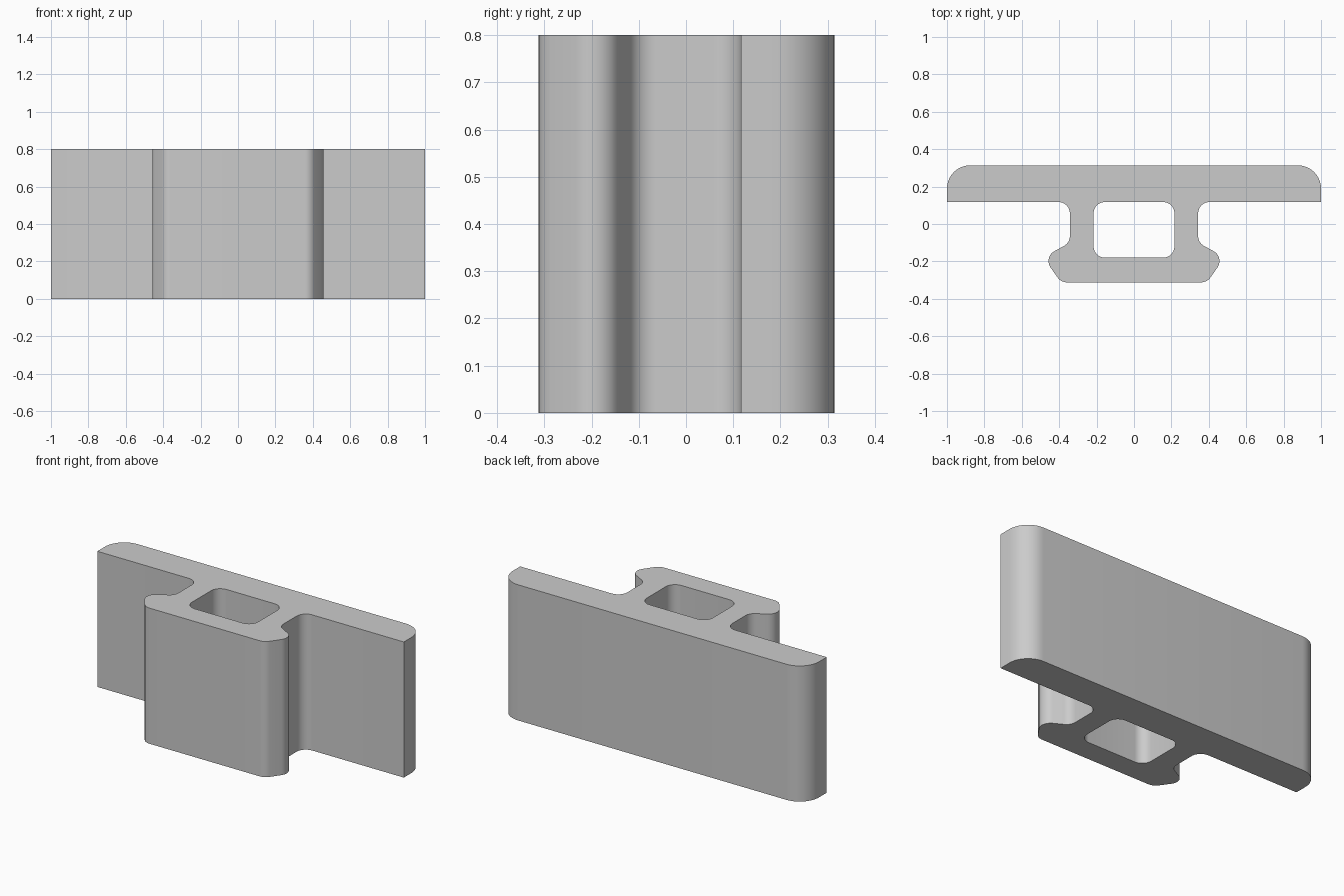
import bpy
import bmesh
import math
from mathutils import Vector

old = bpy.data.objects.get("Cube")
if old:
    bpy.data.objects.remove(old, do_unlink=True)

HEIGHT = 0.8


def rounded(corners, steps=10):
    """Replace each corner (x, y, radius) of a closed outline by a tangent arc."""
    points = []
    for i, (x, y, radius) in enumerate(corners):
        p = Vector((x, y))
        if radius == 0:
            points.append(p)
            continue
        a = (Vector(corners[i - 1][:2]) - p).normalized()
        b = (Vector(corners[(i + 1) % len(corners)][:2]) - p).normalized()
        half = a.angle(b) / 2
        centre = p + (a + b).normalized() * radius / math.sin(half)
        start = p + a * radius / math.tan(half) - centre
        end = p + b * radius / math.tan(half) - centre
        sweep = start.angle(end)
        for k in range(steps + 1):
            t = k / steps
            points.append(centre + (start * math.sin((1 - t) * sweep)
                                    + end * math.sin(t * sweep)) / math.sin(sweep))
    return points


def mirrored(half):
    return half + [(-x, y, r) for x, y, r in reversed(half)]


def add_loop(bm, points):
    verts = [bm.verts.new((p.x, p.y, 0)) for p in points]
    return [bm.edges.new((v, verts[i - 1])) for i, v in enumerate(verts)]


# Section: wide plate, two webs and a lobed foot, with a rounded channel
outline = mirrored([
    (1.0, 0.314, 0.125),
    (1.0, 0.117, 0),
    (0.343, 0.117, 0.06),
    (0.343, -0.1, 0.06),
    (0.485, -0.178, 0.06),
    (0.39, -0.312, 0.06),
])
channel = mirrored([(0.216, 0.117, 0.06), (0.216, -0.18, 0.06)])

# Extruded profile
bm = bmesh.new()
edges = add_loop(bm, rounded(outline)) + add_loop(bm, rounded(channel))
bmesh.ops.triangle_fill(bm, edges=edges, use_beauty=True)
grown = bmesh.ops.extrude_face_region(bm, geom=bm.faces[:], use_keep_orig=True)
top = [g for g in grown["geom"] if isinstance(g, bmesh.types.BMVert)]
bmesh.ops.translate(bm, verts=top, vec=(0, 0, HEIGHT))
bmesh.ops.recalc_face_normals(bm, faces=bm.faces[:])
mesh = bpy.data.meshes.new("extruded_rail")
bm.to_mesh(mesh)
bm.free()

# Material
grey = bpy.data.materials.new("light_grey")
grey.use_nodes = True
colour = (0.6, 0.6, 0.6, 1)
grey.diffuse_color = colour
grey.node_tree.nodes["Principled BSDF"].inputs["Base Color"].default_value = colour
mesh.materials.append(grey)

rail = bpy.data.objects.new("extruded_rail", mesh)
bpy.context.collection.objects.link(rail)
bpy.ops.object.select_all(action="DESELECT")
rail.select_set(True)
bpy.context.view_layer.objects.active = rail
bpy.ops.object.shade_smooth_by_angle(angle=math.radians(30))
